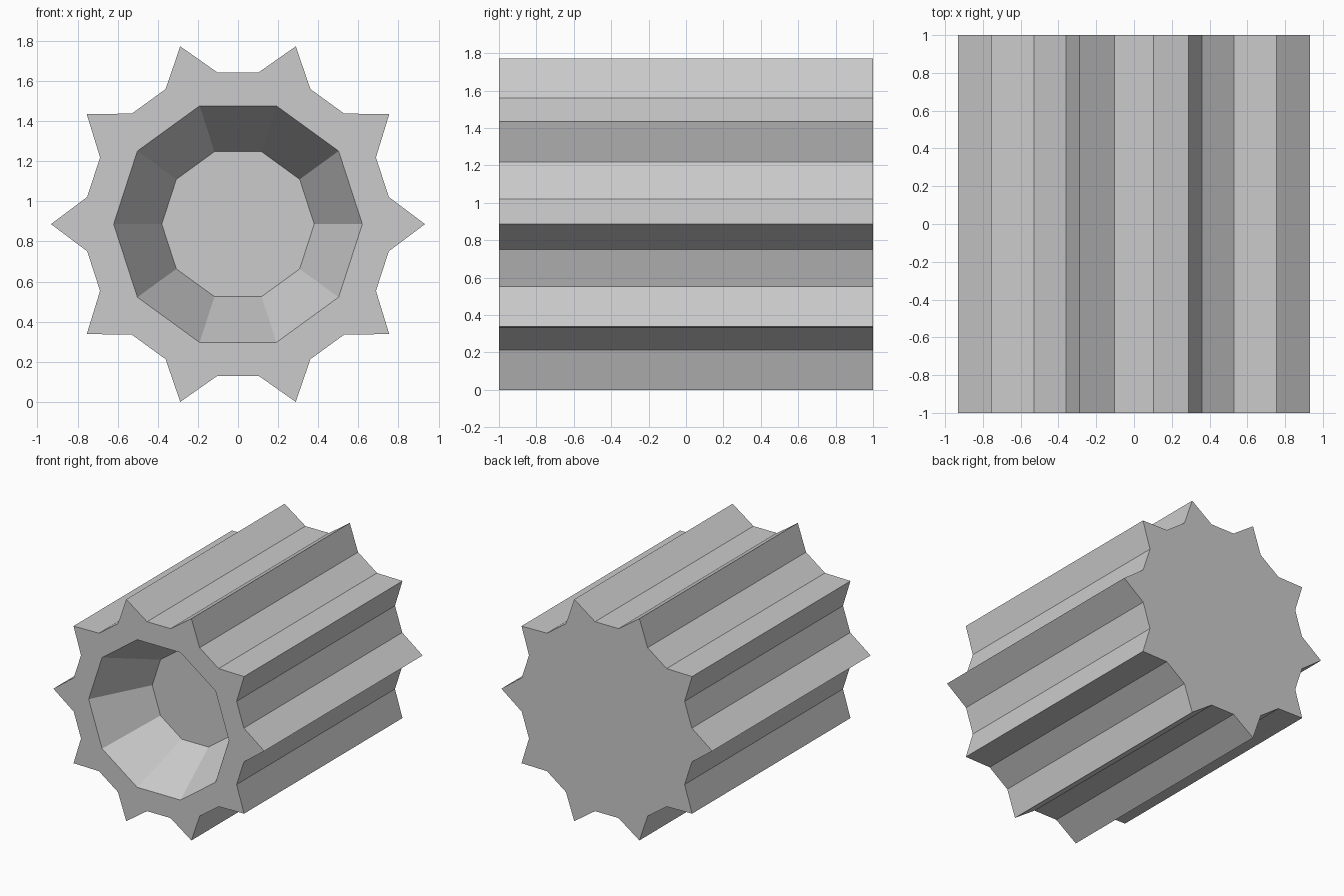
import bpy, bmesh
from math import radians, sin, cos

TEETH = 10
STEP = 360 / TEETH
TIP_R, VALLEY_R, VALLEY_OFFSET = 0.932, 0.764, 7.8
MOUTH_R, FLOOR_R, POCKET_DEPTH = 0.62, 0.38, 0.46
HALF_LENGTH = 1.0
CENTRE_Z = TIP_R * sin(radians(2 * STEP))

cube = bpy.data.objects.get("Cube")
if cube:
    bpy.data.objects.remove(cube, do_unlink=True)

grey = bpy.data.materials.new("light grey")
grey.use_nodes = True
colour = (0.6, 0.6, 0.6, 1)
grey.diffuse_color = colour
grey.node_tree.nodes["Principled BSDF"].inputs["Base Color"].default_value = colour

bm = bmesh.new()


def ring(polar, y):
    """Closed loop of vertices across the length axis, from (radius, degrees)."""
    return [bm.verts.new((r * cos(radians(a)), y, CENTRE_Z + r * sin(radians(a))))
            for r, a in polar]


def bridge(a, b):
    for i in range(len(a)):
        j = (i + 1) % len(a)
        bm.faces.new((a[i], a[j], b[j], b[i]))


# Toothed outline: a sharp tip, then a flat-bottomed valley
star = []
for k in range(TEETH):
    mid = (k + 0.5) * STEP
    star += [(TIP_R, k * STEP), (VALLEY_R, mid - VALLEY_OFFSET), (VALLEY_R, mid + VALLEY_OFFSET)]
decagon = [k * STEP for k in range(TEETH)]

front = ring(star, -HALF_LENGTH)
back = ring(star, HALF_LENGTH)
mouth = ring([(MOUTH_R, a) for a in decagon], -HALF_LENGTH)
floor = ring([(FLOOR_R, a) for a in decagon], -HALF_LENGTH + POCKET_DEPTH)

# Toothed sides, solid back, tapered pocket and its floor
bridge(front, back)
bm.faces.new(back)
bridge(mouth, floor)
bm.faces.new(floor)

# Front rim between the teeth and the pocket mouth
for k in range(TEETH):
    n = (k + 1) % TEETH
    tip, v1, v2, tip2 = (front[(3 * k + i) % len(front)] for i in range(4))
    bm.faces.new((mouth[k], tip, v1))
    bm.faces.new((mouth[k], v1, v2, mouth[n]))
    bm.faces.new((mouth[n], v2, tip2))

bmesh.ops.recalc_face_normals(bm, faces=bm.faces)
mesh = bpy.data.meshes.new("toothed_cylinder")
bm.to_mesh(mesh)
bm.free()
mesh.materials.append(grey)
body = bpy.data.objects.new("toothed_cylinder", mesh)
bpy.context.collection.objects.link(body)
